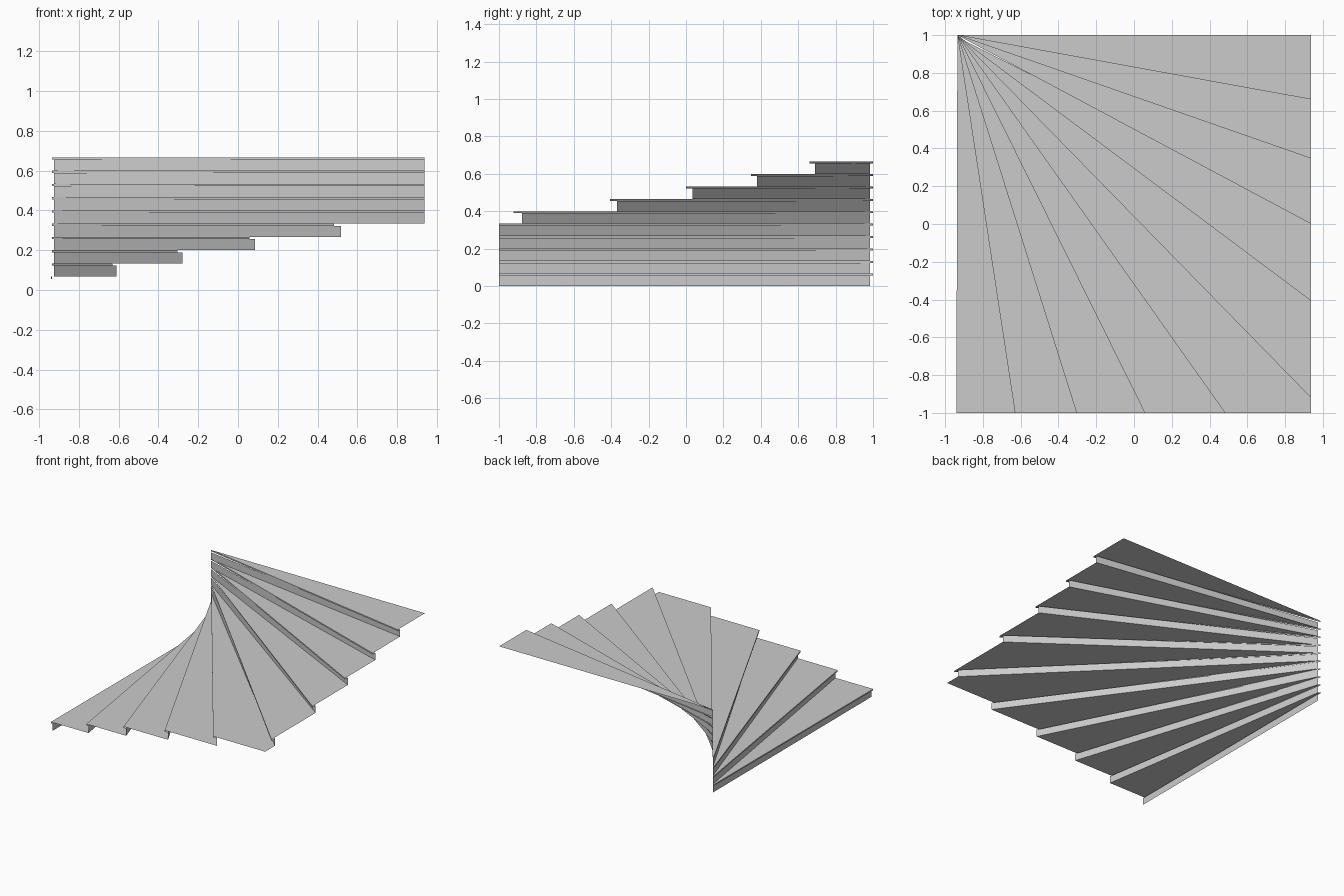
import bpy, bmesh, math
from mathutils import Vector

cube = bpy.data.objects.get("Cube")
if cube:
    bpy.data.objects.remove(cube, do_unlink=True)

grey = bpy.data.materials.new("plain_grey")
grey.use_nodes = True
colour = (0.6, 0.6, 0.6, 1)
grey.diffuse_color = colour
grey.node_tree.nodes["Principled BSDF"].inputs["Base Color"].default_value = colour

STEPS = 10
RISE = 0.0666
LIP = 0.0105                        # height of the nosing edge
SIDE, FRONT = 0.938, -1.0           # outer limits of the stair
RISER_PIVOT = Vector((-0.925, 0.985))
TREAD_PIVOT = Vector((-0.935, 1.0))
NOSING = Vector((-0.015, -0.028))   # overhang of tread past riser


def ray_to_wall(start, angle):
    """Follow a direction in plan until it meets the side or front limit."""
    d = Vector((math.cos(angle), -math.sin(angle)))
    reach = [(FRONT - start.y) / d.y]
    if d.x > 1e-6:
        reach.append((SIDE - start.x) / d.x)
    return start + d * min(reach)


def add_mesh(name, faces):
    bm = bmesh.new()
    for face in faces:
        bm.faces.new([bm.verts.new(p) for p in face])
    bmesh.ops.remove_doubles(bm, verts=bm.verts, dist=1e-5)
    mesh = bpy.data.meshes.new(name)
    bm.to_mesh(mesh)
    bm.free()
    mesh.materials.append(grey)
    bpy.context.collection.objects.link(bpy.data.objects.new(name, mesh))


def at(p, z):
    return (p.x, p.y, z)


for i in range(STEPS):
    angle = math.radians(90 - 9 * i)
    top = (i + 1) * RISE
    under = top - LIP
    riser_end = ray_to_wall(RISER_PIVOT, angle)
    lip_end = ray_to_wall(RISER_PIVOT + NOSING, angle)

    # Riser: thin upright sheet
    add_mesh(f"riser_{i + 1}", [[at(RISER_PIVOT, i * RISE), at(riser_end, i * RISE),
                                 at(riser_end, under), at(RISER_PIVOT, under)]])

    # Tread: wedge running back to the next riser, square at the outer corner
    if i < STEPS - 1:
        back = ray_to_wall(RISER_PIVOT, math.radians(81 - 9 * i))
        plan = [TREAD_PIVOT, lip_end]
        if lip_end.x < SIDE - 0.001 and back.y > FRONT + 0.001:
            plan.append(Vector((SIDE, FRONT)))
        plan += [back, RISER_PIVOT]
        if i > STEPS - 4:
            plan.pop()
    else:
        plan = [TREAD_PIVOT, lip_end, Vector((SIDE, 1.0))]
    tread = [at(p, top) for p in plan]

    # Nosing: front edge and narrow underside returning to the riser
    edge = [at(TREAD_PIVOT, under), at(lip_end, under), at(lip_end, top), at(TREAD_PIVOT, top)]
    corner = [Vector((SIDE, FRONT))] if lip_end.x < SIDE - 0.001 < riser_end.x and riser_end.y > FRONT + 0.001 else []
    return_plan = [TREAD_PIVOT, lip_end] + corner + [riser_end]
    add_mesh(f"tread_{i + 1}", [tread, edge, [at(p, under) for p in reversed(return_plan)]])
